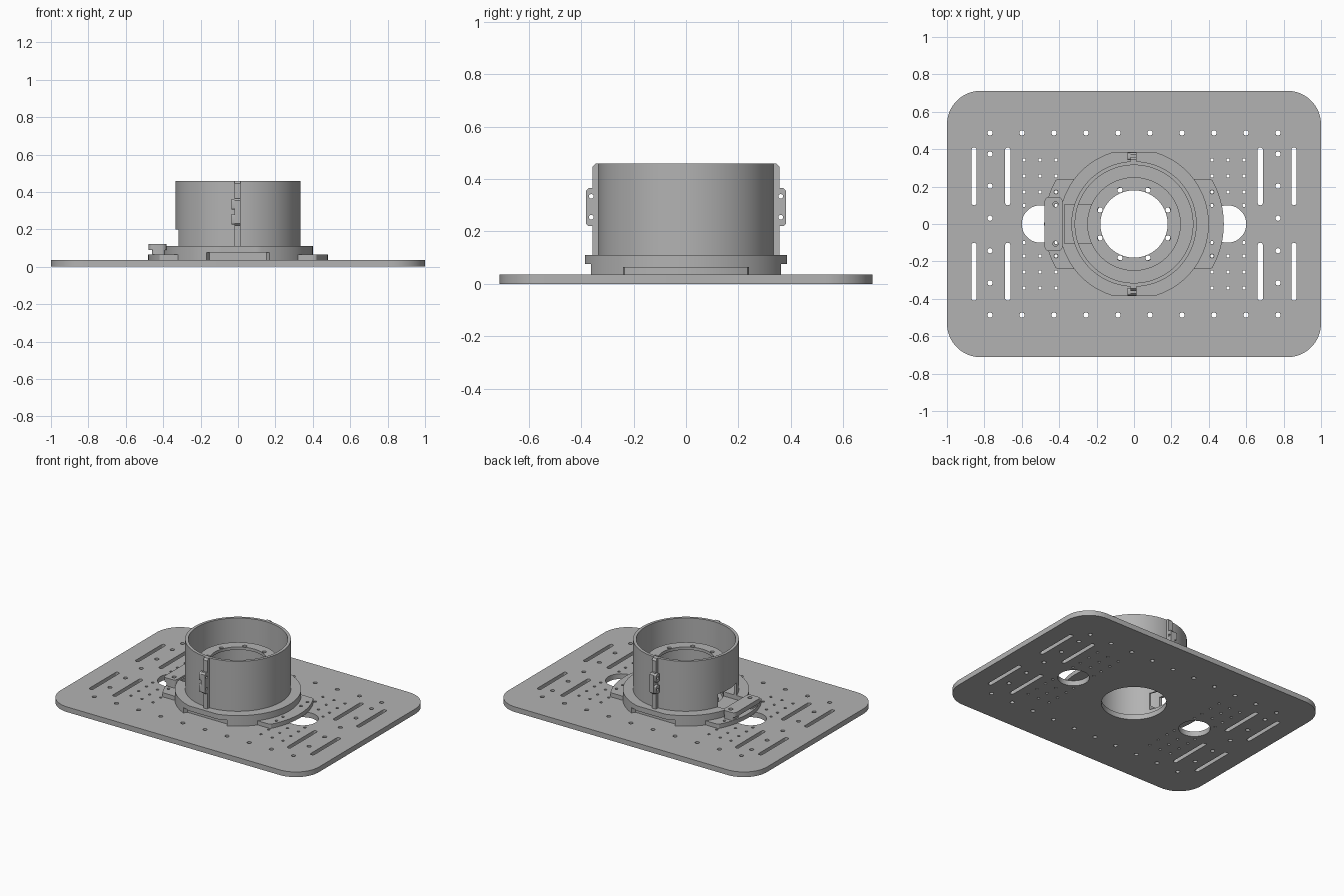
import bpy, bmesh, math
from mathutils import Matrix

if "Cube" in bpy.data.objects:
    bpy.data.objects.remove(bpy.data.objects["Cube"])

grey = bpy.data.materials.new("mid_grey")
grey.diffuse_color = (0.45, 0.45, 0.45, 1)
grey.use_nodes = True
grey.node_tree.nodes["Principled BSDF"].inputs["Base Color"].default_value = grey.diffuse_color


def circle(r, cx=0, cy=0, n=96, clip=9):
    """Circle outline, optionally flattened at y = +-clip."""
    return [(cx + r * math.cos(2 * math.pi * i / n),
             cy + max(-clip, min(clip, r * math.sin(2 * math.pi * i / n)))) for i in range(n)]


def rounded(x0, y0, x1, y1, r, n=10):
    """Rounded rectangle outline."""
    pts = []
    for k, (cx, cy) in enumerate([(x1 - r, y1 - r), (x0 + r, y1 - r), (x0 + r, y0 + r), (x1 - r, y0 + r)]):
        for i in range(n + 1):
            a = math.pi / 2 * (k + i / n)
            pts.append((cx + r * math.cos(a), cy + r * math.sin(a)))
    return pts


def slab(name, outlines, lo, hi, along_x=False, cutter=None):
    """Extrude a filled outline with holes from lo to hi along z (or along x)."""
    cu = bpy.data.curves.new(name, 'CURVE')
    cu.dimensions, cu.fill_mode, cu.extrude = '2D', 'BOTH', (hi - lo) / 2
    for pts in outlines:
        sp = cu.splines.new('POLY')
        sp.points.add(len(pts) - 1)
        for p, (u, v) in zip(sp.points, pts):
            p.co = (u, v, 0, 1)
        sp.use_cyclic_u = True
    ob = bpy.data.objects.new(name, cu)
    bpy.context.collection.objects.link(ob)
    bpy.ops.object.select_all(action='DESELECT')
    bpy.context.view_layer.objects.active = ob
    ob.select_set(True)
    bpy.ops.object.convert(target='MESH')
    ob = bpy.context.view_layer.objects.active
    ob.name = name
    me = ob.data
    me.transform(Matrix.Translation((0, 0, (lo + hi) / 2)))
    if along_x:
        me.transform(Matrix(((0, 0, 1, 0), (1, 0, 0, 0), (0, 1, 0, 0), (0, 0, 0, 1))))
    bm = bmesh.new()
    bm.from_mesh(me)
    bmesh.ops.remove_doubles(bm, verts=bm.verts, dist=1e-5)
    bmesh.ops.recalc_face_normals(bm, faces=bm.faces)
    bm.to_mesh(me)
    bm.free()
    if cutter:
        mod = ob.modifiers.new("window", 'BOOLEAN')
        mod.operation, mod.solver, mod.object = 'DIFFERENCE', 'EXACT', cutter
        bpy.ops.object.modifier_apply(modifier=mod.name)
    bpy.ops.object.shade_smooth_by_angle(angle=math.radians(30))
    me.materials.clear()
    me.materials.append(grey)
    return ob


# Base plate with slots, bolt holes and clearance holes
holes = [circle(0.207), circle(0.1, -0.5, 0, 48), circle(0.1, 0.5, 0, 48)]
for i in range(10):
    for y in (0.487, -0.487):
        holes.append(circle(0.014, -0.77 + 0.1711 * i, y, 16))
for s in (-1, 1):
    for y in (0.374, 0.203, 0.031, -0.143, -0.315):
        holes.append(circle(0.014, s * 0.77, y, 16))
    for x in (0.675, 0.855):
        for y in (-0.41, 0.1):
            holes.append(rounded(s * x - 0.014, y, s * x + 0.014, y + 0.31, 0.0138, 5))
    for x in (0.417, 0.503, 0.588):
        for y in (0.342, 0.257, 0.171, 0.1):
            if (x, y) != (0.503, 0.1):
                holes += [circle(0.009, s * x, t * y, 12) for t in (-1, 1)]
slab("base_plate", [rounded(-1, -0.712, 1, 0.712, 0.18, 16)] + holes, 0, 0.036)

# Window cutter for the cable opening on the left
window = slab("window_cutter", [rounded(-0.372, -0.103, -0.2, 0.103, 0.001, 1)], 0.08, 0.2)
window.hide_render = True

# Mounting ring with side ears
ear_holes = [circle(0.01, s * 0.417, t * y, 12) for s in (-1, 1) for t in (-1, 1) for y in (0.171, 0.1)]
slab("side_ears", [circle(0.48, n=160, clip=0.24), circle(0.235)] + ear_holes, 0.036, 0.065)
notched = [(x, math.copysign(0.34, y) if abs(x) < 0.156 else y) for x, y in circle(0.4, n=160)]
slab("lower_ring", [notched, circle(0.236)], 0.036, 0.075)
slab("flange_ring", [circle(0.4, n=160, clip=0.385), circle(0.24)], 0.075, 0.11, cutter=window)

# Outer sleeve, inner tube and its bolted cap
slab("outer_sleeve", [circle(0.335, n=128), circle(0.315, n=128)], 0.1, 0.459, cutter=window)
slab("inner_tube", [circle(0.25), circle(0.24)], 0.036, 0.302, cutter=window)
bolts = []
for i in range(8):
    a = math.radians(22.5 + 45 * i)
    bolts.append(circle(0.014, 0.197 * math.cos(a), 0.197 * math.sin(a), 16))
slab("inner_cap", [circle(0.25), circle(0.18)] + bolts, 0.3, 0.32)

# Vertical clamp ribs with screw lugs, front and back
rib = [(0.325, 0.1), (0.358, 0.1), (0.358, 0.22), (0.372, 0.22), (0.382, 0.23), (0.382, 0.355),
       (0.372, 0.366), (0.358, 0.366), (0.358, 0.446), (0.346, 0.459), (0.325, 0.459)]
for s, side in ((-1, "front"), (1, "back")):
    screw_holes = [circle(0.009, s * 0.362, z, 16) for z in (0.254, 0.334)]
    slab(side + "_clamp_rib", [[(s * y, z) for y, z in rib]] + screw_holes, -0.018, 0.013, True)
    for z, level in ((0.254, "lower"), (0.334, "upper")):
        slab(f"{side}_{level}_screw_boss",
             [rounded(s * 0.362 - 0.019, z - 0.028, s * 0.362 + 0.019, z + 0.028, 0.01, 4),
              circle(0.009, s * 0.362, z, 16)], -0.036, -0.018, True)

# Cable clamp bar on two posts
bar_holes = [circle(0.014, -0.42, t * 0.105, 16) for t in (-1, 1)]
slab("cable_clamp_bar", [rounded(-0.478, -0.145, -0.382, 0.145, 0.025, 5)] + bar_holes, 0.09, 0.122)
for t, side in ((-1, "front"), (1, "back")):
    slab(side + "_clamp_post", [rounded(-0.46, t * 0.105 - 0.038, -0.39, t * 0.105 + 0.038, 0.015, 4),
                                circle(0.014, -0.42, t * 0.105, 16)], 0.06, 0.09)

bpy.data.objects.remove(window)
